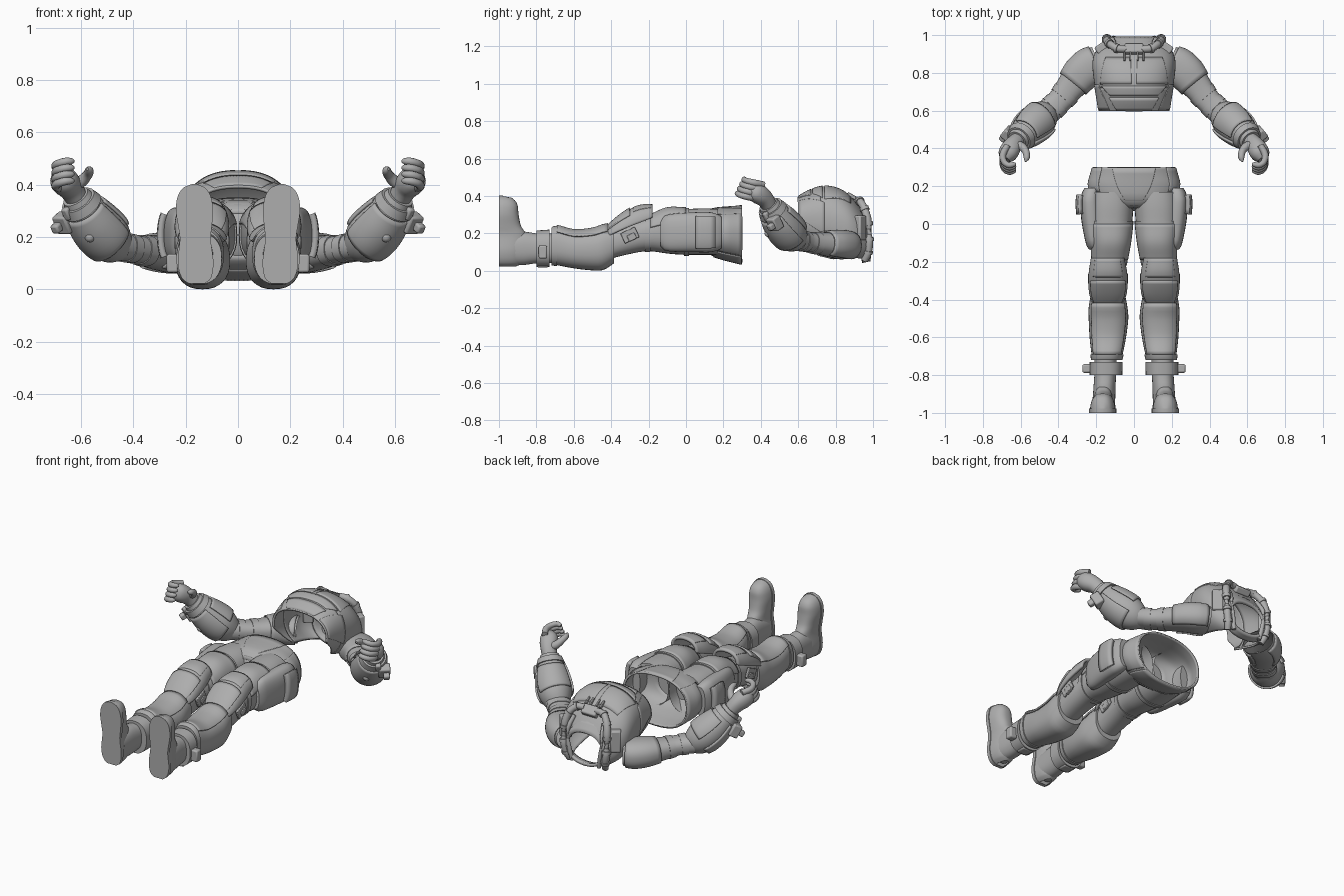
import bpy, bmesh, math
from mathutils import Vector, Matrix

cube = bpy.data.objects.get("Cube")
if cube:
    bpy.data.objects.remove(cube, do_unlink=True)

grey = bpy.data.materials.new("suit grey")
grey.use_nodes = True
grey.diffuse_color = (0.42, 0.42, 0.42, 1)
grey.node_tree.nodes["Principled BSDF"].inputs["Base Color"].default_value = (0.42, 0.42, 0.42, 1)


def finish(name, bm, mirror=True, bevel=0, thick=0):
    bmesh.ops.recalc_face_normals(bm, faces=bm.faces)
    mesh = bpy.data.meshes.new(name)
    bm.to_mesh(mesh)
    bm.free()
    ob = bpy.data.objects.new(name, mesh)
    bpy.context.collection.objects.link(ob)
    mesh.materials.append(grey)
    if thick:
        m = ob.modifiers.new("thickness", 'SOLIDIFY')
        m.thickness, m.offset = thick, 0
    if bevel:
        m = ob.modifiers.new("bevel", 'BEVEL')
        m.width, m.segments = bevel, 2
    if mirror:
        ob.modifiers.new("mirror", 'MIRROR')
    bpy.ops.object.select_all(action='DESELECT')
    ob.select_set(True)
    bpy.context.view_layer.objects.active = ob
    bpy.ops.object.shade_smooth_by_angle(angle=math.radians(40))


def body(*rows):
    """Sections across the y axis: y, x0, x1, z0, z1."""
    return [(y, (Vector(((a + b) / 2, y, (c + d) / 2)), Vector(((b - a) / 2, 0, 0)),
                 Vector((0, 0, (d - c) / 2)))) for y, a, b, c, d in rows]


def limb(*rows, flat=1):
    """Round sections along a free path: x, y, z, radius."""
    pts = [Vector(r[:3]) for r in rows]
    keys = []
    for i, r in enumerate(rows):
        t = (pts[min(i + 1, len(pts) - 1)] - pts[max(i - 1, 0)]).normalized()
        u = t.cross(Vector((0, 0, 1))).normalized()
        keys.append((i, (pts[i], u * r[3], u.cross(t) * r[3] * flat)))
    return keys


def section(keys, s):
    """Smooth interpolation between neighbouring sections."""
    i = 0
    while i < len(keys) - 2 and s > keys[i + 1][0]:
        i += 1
    f = (s - keys[i][0]) / (keys[i + 1][0] - keys[i][0])
    k = [keys[min(max(j, 0), len(keys) - 1)][1] for j in range(i - 1, i + 3)]
    return [b + f * 0.5 * (c - a + f * (2 * a - 5 * b + 4 * c - d + f * (3 * (b - c) + d - a)))
            for a, b, c, d in zip(*k)]


def skin(name, keys, lo=None, hi=None, start=(0, 360), end=None, grow=0, thick=0,
         rows=None, n=32, square=0.85, mirror=True, caps=True):
    """Skin over sections; a partial angle range gives an armour plate."""
    lo = keys[0][0] if lo is None else lo
    hi = keys[-1][0] if hi is None else hi
    end = end or start
    rows = rows or (len(keys) - 1) * 3
    closed = start == end and start[1] - start[0] == 360
    bm, grid = bmesh.new(), []
    for i in range(rows + 1):
        f = i / rows
        c, u, v = section(keys, lo + (hi - lo) * f)
        u, v = u + u.normalized() * grow, v + v.normalized() * grow
        a0, a1 = [p + (q - p) * f for p, q in zip(start, end)]
        ring = []
        for j in range(n if closed else n + 1):
            a = math.radians(a0 + (a1 - a0) * j / n)
            x, y = [math.copysign(abs(w) ** square, w) for w in (math.cos(a), math.sin(a))]
            ring.append(bm.verts.new(c + u * x + v * y))
        grid.append(ring)
    for p, q in zip(grid, grid[1:]):
        for j in range(n):
            k = (j + 1) % len(p)
            bm.faces.new((p[j], p[k], q[k], q[j]))
    if closed and caps:
        bm.faces.new(grid[0])
        bm.faces.new(grid[-1])
    finish(name, bm, mirror, thick=thick)


def box(name, at, size, turn=(0, 0, 0), bevel=0.008, mirror=True):
    bm = bmesh.new()
    rot = Matrix.Rotation(math.radians(turn[2]), 4, 'Z') @ Matrix.Rotation(math.radians(turn[0]), 4, 'X')
    bmesh.ops.create_cube(bm, size=1, matrix=Matrix.Translation(at) @ rot @ Matrix.Diagonal((*size, 1)))
    finish(name, bm, mirror, bevel)


# Boots: stacked sections from heel to toe, rising from a flat sole
boot = [(z, (Vector((x, -1, z)), Vector((w, 0, 0)), Vector((0, d, 0))))
        for z, x, w, d in ((.022, .158, .025, .09), (.035, .158, .045, .115), (.06, .16, .058, .13),
                           (.11, .162, .064, .14), (.19, .163, .055, .145), (.24, .164, .06, .118),
                           (.3, .166, .067, .105), (.35, .167, .061, .1), (.38, .167, .046, .082),
                           (.395, .167, .028, .055), (.402, .167, .006, .005))]
skin("boot", boot, start=(0, 180), rows=30, square=.8)
bm = bmesh.new()
left, right = [], []
for i in range(31):
    c, u, v = section(boot, .022 + .38 * i / 30)
    left.append(bm.verts.new((c.x - u.x - .004, -1, c.z)))
    right.append(bm.verts.new((c.x + u.x + .004, -1, c.z)))
bm.faces.new(left + right[::-1])
out = bmesh.ops.extrude_face_region(bm, geom=bm.faces[:])
bmesh.ops.translate(bm, vec=(0, .022, 0), verts=[g for g in out["geom"] if isinstance(g, bmesh.types.BMVert)])
finish("sole", bm)
skin("boot_shaft", body((-.96, .1, .22, .03, .2), (-.87, .098, .215, .03, .21), (-.8, .095, .21, .04, .2),
                        (-.68, .09, .21, .04, .2)))

# Lower and upper legs
calf = body((-.72, .068, .222, .035, .225), (-.69, .06, .225, .03, .235), (-.6, .042, .235, .013, .212),
            (-.5, .03, .24, .002, .22), (-.44, .035, .24, .005, .24), (-.385, .045, .23, .04, .245))
thigh = body((-.42, .06, .215, .06, .23), (-.3, .05, .222, .09, .265), (-.2, .04, .22, .105, .29),
             (-.1, .022, .225, .092, .33), (0, .01, .24, .085, .33), (.1, .003, .24, .085, .334),
             (.17, .003, .232, .085, .33))
skin("calf", calf)
skin("thigh", thigh, caps=False)
skin("shin_plate", calf, -.69, -.42, (40, 140), grow=.006, thick=.01, rows=12)
skin("calf_cuff", calf, -.72, -.69, grow=.006, rows=2)
skin("ankle_strap", body((-.8, .062, .235, .02, .215), (-.73, .06, .235, .02, .22)), rows=2)
box("ankle_buckle", (.25, -.765, .1), (.045, .045, .07))
box("heel_tab", (.15, -.765, .03), (.07, .06, .025))
skin("thigh_plate", thigh, -.19, -.0, (15, 165), grow=.005, thick=.01, rows=10)
skin("thigh_band", thigh, -.01, .015, grow=.006, rows=2)
skin("knee_ring", thigh, -.22, -.19, grow=.005, rows=2)

# Knee guards: a rounded lower cap and a raised upper plate, with side straps
knee = body((-.42, .07, .21, .14, .225), (-.375, .048, .228, .14, .268), (-.31, .042, .234, .15, .315),
            (-.25, .045, .231, .17, .342), (-.18, .06, .22, .22, .348))
skin("knee_guard", knee, start=(0, 180), thick=.016)
skin("knee_cap", knee, -.42, -.3, (35, 145), grow=.01, thick=.014, rows=8)
skin("knee_upper_plate", knee, -.28, -.19, (45, 135), grow=.005, thick=.01, rows=8)
for x in (.043, .232):
    box("knee_strap", (x, -.3, .19), (.014, .085, .06), (25, 0, 0), .004)
    box("knee_buckle", (x, -.29, .18), (.022, .045, .035), (25, 0, 0), .004)

# Hollow hips, open at the waist and down into the legs
hips = body((.07, -.02, .02, .2, .22), (.09, -.11, .11, .13, .29), (.13, -.2, .2, .09, .325),
            (.2, -.236, .236, .065, .336), (.26, -.225, .225, .05, .34), (.3, -.213, .213, .04, .345))
skin("hips", hips, .09, .3, mirror=False, thick=.01, n=48, caps=False, rows=14)
skin("crotch", hips, .07, .1, mirror=False, n=48, rows=4)
skin("hip_side_plate", hips, .17, .295, (-40, 42), grow=.004, thick=.01, rows=6)
skin("seat_plate", hips, .15, .295, (225, 315), grow=.004, thick=.01, mirror=False, rows=6)
skin("front_panel", hips, .1, .298, (82, 98), (62, 118), grow=.003, thick=.008, mirror=False, rows=6)

# Thigh pouches
pouch = body((-.135, .17, .238, .13, .27), (-.1, .17, .256, .105, .3), (.03, .17, .28, .1, .312),
             (.14, .18, .284, .1, .312), (.19, .18, .262, .12, .29))
skin("thigh_pouch", pouch, square=.8)
skin("pouch_flap", pouch, .05, .15, (-40, 40), grow=.012, thick=.024, rows=4)

# Torso: front and side shell with an open back
torso = body((.6, -.181, .181, .15, .39), (.66, -.19, .19, .12, .424), (.74, -.203, .203, .09, .446),
             (.82, -.213, .213, .068, .43), (.88, -.21, .21, .055, .388), (.93, -.185, .185, .048, .33),
             (.97, -.14, .14, .05, .27))
skin("chest_shell", torso, .6, .72, (-5, 185), (-55, 235), thick=.012, mirror=False, n=64, rows=12)
skin("upper_shell", torso, .72, .97, (-55, 235), thick=.012, mirror=False, n=64, rows=16)
skin("breast_plate", torso, .74, .88, (35, 88), (50, 87), grow=.005, thick=.01, rows=8)
skin("upper_belly_plate", torso, .68, .73, (55, 125), (38, 142), grow=.005, thick=.01, mirror=False, rows=4)
skin("lower_belly_plate", torso, .605, .67, (65, 115), (52, 128), grow=.005, thick=.01, mirror=False, rows=4)
skin("rib_plate", torso, .61, .74, (2, 50), (-20, 28), grow=.004, thick=.01, rows=8)
skin("collar", body((.94, -.155, .155, .05, .31), (.985, -.115, .115, .06, .25)),
     thick=.018, mirror=False, caps=False)
box("collar_box", (0, .925, .365), (.1, .06, .04), (-40, 0, 0), mirror=False)
for x in (.02, .05):
    box("chest_clip", (x, .885, .4), (.01, .05, .02), (-30, 0, 0), .003)
box("shoulder_strap", (.17, .925, .23), (.06, .06, .13), (0, 0, -35))

# Neck hoses with ribbed couplings
hose = limb((.04, .925, .375, .018), (.09, .93, .372, .02), (.13, .955, .33, .02), (.145, .975, .25, .02),
            (.145, .98, .17, .02), (.135, .975, .1, .02), (.12, .955, .055, .018))
skin("neck_hose", hose, n=14, square=1)
for s in (1, 2, 3, 4, 5):
    skin("hose_coupling", hose, s - .12, s + .12, grow=.005, rows=2, n=14, square=1)
skin("inner_hose", limb((.1, .94, .32, .012), (.115, .98, .25, .012), (.11, .985, .16, .012),
                        (.09, .975, .06, .012)), n=10, square=1)

# Arms
arm = limb((.185, .855, .135, .09), (.235, .832, .135, .095), (.285, .79, .14, .09), (.34, .72, .145, .076),
           (.4, .645, .155, .066), (.46, .59, .165, .07), flat=.78)
skin("upper_arm", arm, caps=False)
skin("sleeve", arm, .3, 2.7, (-60, 240), grow=.005, thick=.008, rows=10)
for s in (3.3, 4.1):
    skin("elbow_fold", arm, s, s + .4, grow=.004, rows=4)
forearm = limb((.43, .6, .15, .045), (.465, .58, .17, .078), (.505, .55, .205, .096), (.55, .51, .255, .092),
               (.59, .47, .31, .073), (.62, .44, .355, .053))
skin("forearm", forearm, square=1)
skin("gauntlet_plate", forearm, 1.6, 4, (200, 380), grow=.005, thick=.01, rows=10, square=1)
skin("gauntlet_inner_plate", forearm, 1.8, 3.8, (40, 160), grow=.004, thick=.01, rows=10, square=1)
skin("wrist_ring", forearm, 4.1, 4.6, grow=.01, rows=2, square=1)
box("wrist_device", (.662, .475, .255), (.065, .055, .075), (30, 0, 40))
box("wrist_device_knob", (.692, .455, .235), (.035, .035, .035), (30, 0, 40))
box("wrist_clip", (.652, .43, .29), (.03, .03, .05), (30, 0, 40))
for s in ((.565, .44, .2), (.6, .425, .28)):
    bm = bmesh.new()
    bmesh.ops.create_uvsphere(bm, u_segments=16, v_segments=8, radius=.02, matrix=Matrix.Translation(s))
    finish("gauntlet_stud", bm)

# Curled hands
skin("palm", limb((.61, .45, .34, .04), (.635, .425, .38, .045), (.655, .395, .405, .052), (.672, .365, .425, .048),
                  (.682, .34, .44, .025)), square=.9)
for i in range(4):
    z, y = .385 + i * .025, i * .012
    skin("finger", limb((.67, .38 + y, z, .017), (.695, .33 + y, z + .01, .018), (.686, .29 + y, z + .02, .016),
                        (.66, .275 + y, z + .028, .015), (.635, .28 + y, z + .03, .012),
                        (.625, .285 + y, z + .03, .004)), n=12, square=1)
    box("knuckle_plate", (.697, .34 + y, z + .008), (.014, .035, .02), (0, 0, 25), .004)
skin("thumb", limb((.63, .42, .395, .026), (.595, .41, .415, .023), (.573, .385, .44, .019), (.568, .35, .455, .016),
                   (.575, .33, .46, .005)), n=12, square=1)
